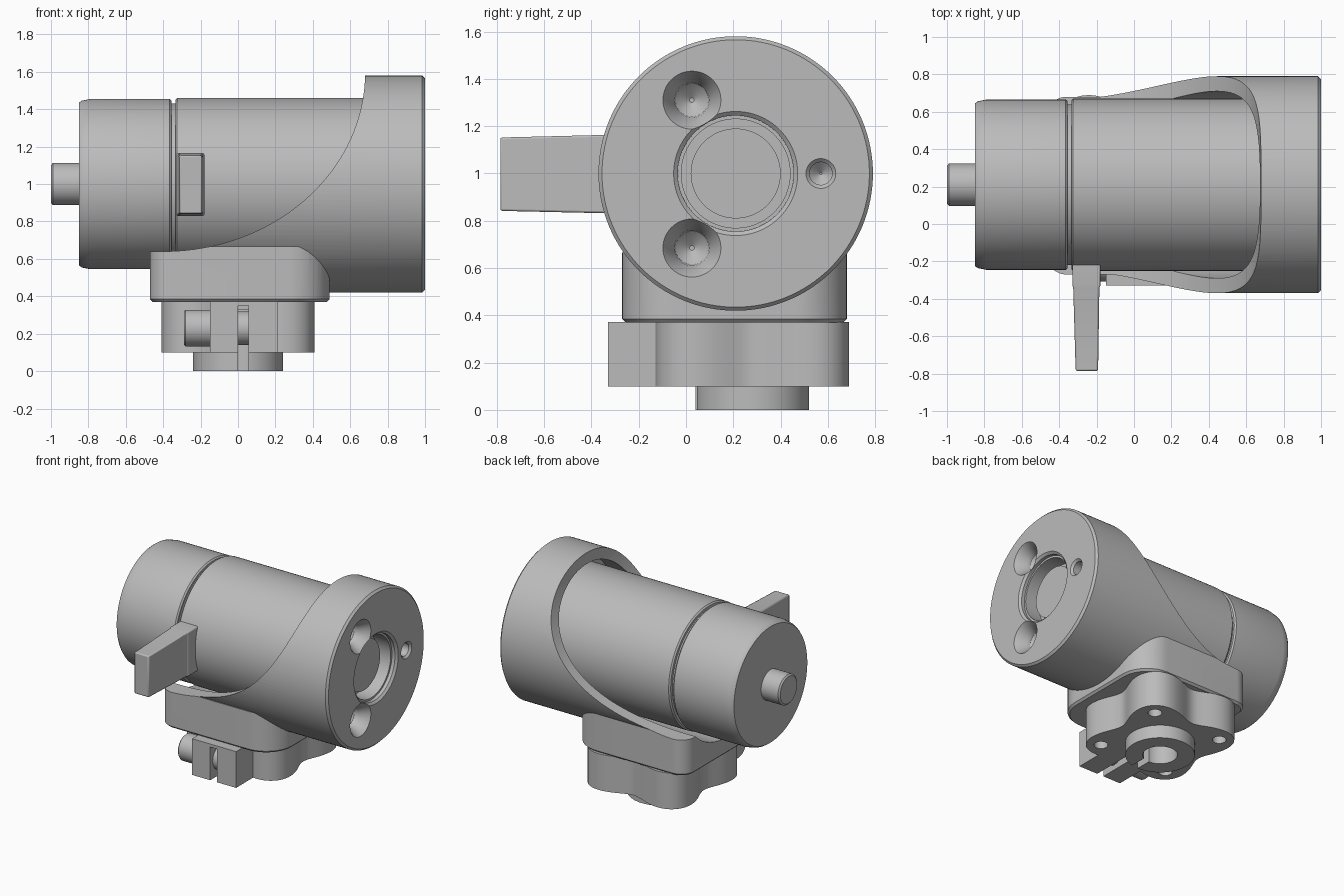
import bpy, bmesh
from math import sin, cos, pi, radians, sqrt
from mathutils import Matrix

if "Cube" in bpy.data.objects:
    bpy.data.objects.remove(bpy.data.objects["Cube"])

grey = bpy.data.materials.new("plain grey")
grey.use_nodes = True
colour = (0.5, 0.5, 0.5, 1)
grey.diffuse_color = colour
grey.node_tree.nodes["Principled BSDF"].inputs["Base Color"].default_value = colour

AY, AZ = 0.21, 1.0      # barrel axis
CY = 0.28               # clamp centre


def make(name, bm):
    bmesh.ops.recalc_face_normals(bm, faces=bm.faces)
    mesh = bpy.data.meshes.new(name)
    bm.to_mesh(mesh)
    bm.free()
    mesh.materials.append(grey)
    ob = bpy.data.objects.new(name, mesh)
    bpy.context.collection.objects.link(ob)
    return ob


def loft(name, rings):
    """Skin between equal rings of points and cap both ends."""
    bm = bmesh.new()
    loops = [[bm.verts.new(p) for p in ring] for ring in rings]
    n = len(loops[0])
    for a, b in zip(loops, loops[1:]):
        for i in range(n):
            j = (i + 1) % n
            bm.faces.new((a[i], a[j], b[j], b[i]))
    bm.faces.new(loops[0])
    bm.faces.new(loops[-1])
    return make(name, bm)


def turn_x(name, profile, y=AY, z=AZ, n=96):
    """Turned part along x from (x, radius) pairs."""
    angles = [2 * pi * i / n for i in range(n)]
    return loft(name, [[(x, y + r * cos(a), z + r * sin(a)) for a in angles]
                       for x, r in profile])


def prism_z(name, outline, z0, z1):
    return loft(name, [[(x, y, z) for x, y in outline] for z in (z0, z1)])


def disc(x, y, r, n=48):
    return [(x + r * cos(2 * pi * i / n), y + r * sin(2 * pi * i / n)) for i in range(n)]


def rect(x0, x1, y0, y1):
    return [(x0, y0), (x1, y0), (x1, y1), (x0, y1)]


def combine(ob, operation, tools):
    """Apply booleans and discard the tools."""
    for tool in tools:
        mod = ob.modifiers.new(operation, 'BOOLEAN')
        mod.operation, mod.object, mod.solver = operation, tool, 'EXACT'
    mesh = bpy.data.meshes.new_from_object(
        ob.evaluated_get(bpy.context.evaluated_depsgraph_get()))
    ob.modifiers.clear()
    ob.data = mesh
    for tool in tools:
        bpy.data.objects.remove(tool)


# Housing shell: wide barrel merged with a rounded foot block
housing = turn_x("housing", [(-0.34, 0.58), (0.985, 0.58), (1.0, 0.565)], n=128)


def foot_outline(grow):
    points = []
    corners = [(0.49, 0.68, 0.22, 0), (-0.47, 0.68, 0.11, 90),
               (-0.47, -0.27, 0.11, 180), (0.49, -0.27, 0.22, 270)]
    for x, y, r, start in corners:
        sx, sy = (1 if x > 0 else -1), (1 if y > 0 else -1)
        for i in range(13):
            a = radians(start + 7.5 * i)
            points.append((x - sx * r + (r + grow) * cos(a),
                           y - sy * r + (r + grow) * sin(a)))
    return points


foot = loft("foot", [[(x, y, z) for x, y in foot_outline(g)]
                     for z, g in ((0.37, -0.015), (0.385, 0), (0.667, 0))])
combine(housing, 'UNION', [foot])

# Sweeping elliptical cut that opens the top, and the bore
sweep = [(-0.7, 2.0), (-0.7, 0.64)]
for i in range(41):
    a = radians(90 * i / 40)
    sweep.append((-0.4 + 1.08 * sin(a), 1.6 - 0.96 * cos(a)))
sweep.append((0.68, 2.0))
sweep_cut = loft("sweep_cut", [[(x, y, z) for x, z in sweep] for y in (-1, 1.5)])
bore = turn_x("bore_cut", [(-0.8, 0.5), (0.8, 0.5)], n=128)
combine(housing, 'DIFFERENCE', [sweep_cut, bore])

# End face: central recess, two countersunk holes, one small hole
cuts = [turn_x("recess_cut", [(0.84, 0.23), (0.96, 0.23), (0.96, 0.245),
                              (0.985, 0.245), (1.005, 0.268)])]
for z in (0.685, 1.31):
    cuts.append(turn_x("screw_cut", [(0.85, 0.01), (0.88, 0.05), (0.9, 0.07),
                                     (0.93, 0.075), (1.005, 0.126)], 0.025, z, 48))
cuts.append(turn_x("pin_cut", [(0.86, 0.005), (0.9, 0.048), (0.985, 0.048),
                               (1.005, 0.068)], 0.57, AZ, 48))
combine(housing, 'DIFFERENCE', cuts)
turn_x("bearing_disc", [(0.82, 0.19), (0.9, 0.19)])

# Inner barrel, neck, end cap and shaft
turn_x("inner_barrel", [(-0.335, 0.45), (-0.325, 0.46), (0.81, 0.46)], n=128)
turn_x("neck_ring", [(-0.37, 0.43), (-0.32, 0.43)])
turn_x("end_cap", [(-0.85, 0.435), (-0.835, 0.446), (-0.79, 0.455),
                   (-0.365, 0.455), (-0.355, 0.445)], n=128)
turn_x("shaft", [(-1.0, 0.1), (-0.99, 0.113), (-0.84, 0.113)], n=64)

# Lever: tapering blade with a wider root pad
lever_sections = [(-0.15, -0.33, -0.18, 0.83, 1.165),
                  (-0.33, -0.33, -0.18, 0.83, 1.165),
                  (-0.34, -0.325, -0.185, 0.832, 1.163),
                  (-0.785, -0.312, -0.192, 0.842, 1.152)]
lever = loft("lever", [[(x0, y, z0), (x1, y, z0), (x1, y, z1), (x0, y, z1)]
                       for y, x0, x1, z0, z1 in lever_sections])
bevel = lever.modifiers.new("soft edges", 'BEVEL')
bevel.width, bevel.segments, bevel.limit_method = 0.008, 2, 'ANGLE'

# Clamp: four-lobed collar with ears, spigot, slot and holes
lobes = []
for i in range(96):
    a = 2 * pi * i / 96
    r = 0.43 - 0.085 * cos(4 * a)
    lobes.append((r * cos(a), CY + r * sin(a)))
clamp = prism_z("clamp", lobes, 0.1, 0.372)
combine(clamp, 'UNION', [prism_z("ears", rect(-0.15, 0.215, -0.33, 0.1), 0.1, 0.372),
                         prism_z("spigot", disc(0, CY, 0.24, 64), 0.0, 0.2)])
cuts = [prism_z("shaft_cut", disc(0, CY, 0.12), -0.1, 0.33),
        prism_z("slot_cut", rect(0.0, 0.055, -0.5, CY), -0.1, 0.35)]
for sx in (-1, 1):
    for sy in (-1, 1):
        cuts.append(prism_z("hole_cut", disc(sx * 0.29, CY + sy * 0.29, 0.048, 32), 0, 0.3))
combine(clamp, 'DIFFERENCE', cuts)

# Clamp bolt across the ears
turn_x("clamp_bolt", [(-0.29, 0.088), (-0.28, 0.098), (-0.14, 0.098), (-0.14, 0.09),
                      (0.1, 0.09)], -0.21, 0.23, 48)

# Smooth round walls, keep edges crisp
for ob in bpy.context.collection.objects:
    if ob.type == 'MESH' and ob.data.materials and ob.data.materials[0] == grey:
        ob.data.shade_smooth()
        ob.data.set_sharp_from_angle(angle=radians(25))
